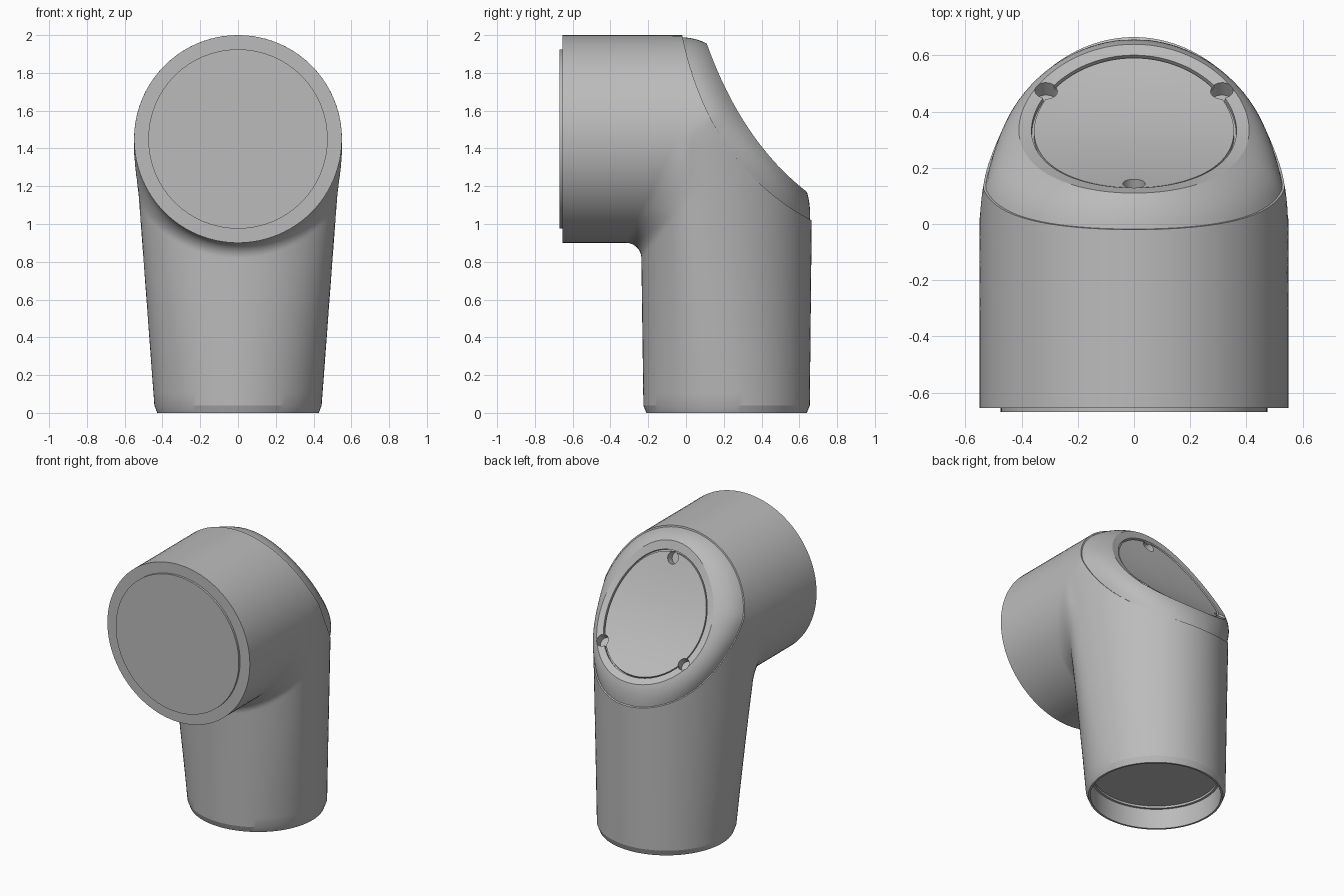
import bpy, bmesh, math
from mathutils import Vector

if "Cube" in bpy.data.objects:
    bpy.data.objects.remove(bpy.data.objects["Cube"])

N = 96
AXIS_Z, PIPE_R = 1.45, 0.55
grey = bpy.data.materials.new("satin grey")
grey.use_nodes = True
grey.diffuse_color = (0.5, 0.5, 0.5, 1)
grey.node_tree.nodes["Principled BSDF"].inputs["Base Color"].default_value = (0.5, 0.5, 0.5, 1)


def loft(name, rings):
    """Skin closed rings and cap both ends."""
    bm = bmesh.new()
    loops = [[bm.verts.new(p) for p in ring] for ring in rings]
    for a, b in zip(loops, loops[1:]):
        for i in range(len(a)):
            j = (i + 1) % len(a)
            bm.faces.new((a[i], a[j], b[j], b[i]))
    bm.faces.new(loops[0])
    bm.faces.new(loops[-1])
    bmesh.ops.recalc_face_normals(bm, faces=bm.faces)
    mesh = bpy.data.meshes.new(name)
    bm.to_mesh(mesh)
    bm.free()
    obj = bpy.data.objects.new(name, mesh)
    mesh.materials.append(grey)
    bpy.context.collection.objects.link(obj)
    return obj


def select(obj):
    bpy.ops.object.select_all(action='DESELECT')
    obj.select_set(True)
    bpy.context.view_layer.objects.active = obj


def cut(obj, cutter):
    mod = obj.modifiers.new("cut", 'BOOLEAN')
    mod.operation, mod.solver, mod.object = 'DIFFERENCE', 'EXACT', cutter
    select(obj)
    bpy.ops.object.modifier_apply(modifier=mod.name)
    bpy.data.objects.remove(cutter)


def smooth(obj, angle=18):
    select(obj)
    bpy.ops.object.shade_smooth_by_angle(angle=math.radians(angle))


def mix(a, b, k):
    return a + (b - a) * k


def body_field(p):
    """Negative inside the pipe joined to the tapered leg with a fillet."""
    x, y, z = p
    pipe_wall = math.hypot(x, z - AXIS_Z) - PIPE_R
    pipe = max(pipe_wall, y - 0.02)
    k = min(max(z / AXIS_Z, 0), 1)
    centre = mix(0.215, 0, k)
    wide = mix(0.44, 0.548, k)
    deep = mix(0.655, 0.67, k) - centre if y > centre else centre - mix(-0.225, -0.245, k)
    leg = (math.hypot(x / wide, (y - centre) / deep) - 1) * min(wide, deep)
    if z > AXIS_Z:
        return min(pipe, max(leg, pipe_wall))
    r = 0.08 * min((AXIS_Z - z) / 0.4, 1)
    return max(r, min(pipe, leg)) - math.hypot(max(r - pipe, 0), max(r - leg, 0))


def reach(origin, direction):
    lo, hi = 0.0, 1.3
    for _ in range(22):
        mid = (lo + hi) / 2
        if body_field(origin + direction * mid) < 0:
            lo = mid
        else:
            hi = mid
    return lo


def section(origin, up):
    ring = []
    for i in range(N):
        a = math.tau * i / N
        d = up * math.cos(a) + Vector((math.sin(a), 0, 0))  * 1.0
        d.normalize()
        ring.append(origin + d * reach(origin, d))
    return ring


# Elbow body: straight pipe, bend about the inner corner, tapered leg
pivot = Vector((0, -0.32, 0.82))
rings = [section(Vector((0, mix(-0.655, -0.33, i / 4), AXIS_Z)), Vector((0, 0, 1))) for i in range(5)]
for i in range(49):
    t = math.pi / 2 * i / 48
    d = Vector((0, math.sin(t), math.cos(t)))
    rings.append(section(pivot + d * mix(0.63, 0.535, i / 48), d))
for i in range(1, 13):
    rings.append(section(Vector((0, 0.215, mix(0.82, 0.04, i / 12))), Vector((0, 1, 0))))

# Chamfered foot and the shallow socket under it
foot = rings[-1]
for scale, z in ((0.965, 0), (0.935, 0), (0.935, 0.14), (0.9, 0.14), (0.9, 0.155)):
    rings.append([(p.x * scale, 0.215 + (p.y - 0.215) * scale, z) for p in foot])
body = loft("elbow_body", rings)

# Raised plate closing the pipe mouth
circle = [math.tau * i / N for i in range(N)]
plate = loft("front_plate", [[(0.475 * math.sin(a), y, AXIS_Z + 0.475 * math.cos(a)) for a in circle]
                             for y in (-0.67, -0.65)])
smooth(plate)


def bezier(a, b, c, t):
    return a * (1 - t) ** 2 + b * 2 * t * (1 - t) + c * t * t


SEAM = [Vector(p) for p in ((0, -0.02, 1.999), (0, 0.12, 1.31), (0, 0.664, 1.02))]
RIM = [Vector(p) for p in ((0, 0.11, 1.955), (0, 0.295, 1.4375), (0, 0.64, 1.17))]


def seam_ring(q):
    ring = []
    for a in circle:
        edge = bezier(*SEAM, 0.5 - 0.5 * math.cos(a))
        p = bezier(*SEAM, 0.5 - 0.5 * q * math.cos(a))
        p.x = q * math.sin(a) * reach(edge, Vector((1, 0, 0))) / max(abs(math.sin(a)), 1e-6)
        ring.append(p)
    return ring


def rim_point(q, a, depth=0.0):
    t = 0.5 - 0.5 * q * math.cos(a)
    p = bezier(*RIM, t)
    p.x = 0.41 * q * math.sin(a)
    return p - rim_normal(t) * depth


def rim_normal(t):
    d = (RIM[1] - RIM[0]) * (1 - t) + (RIM[2] - RIM[1]) * t
    return Vector((0, -d.z, d.y)).normalized()


# Trim the body along the seam where the back cap sits
profile = [Vector((0, -0.08, 2.3))] + [bezier(*SEAM, i / 40) for i in range(41)]
profile += [Vector((0, 1.2, 0.73)), Vector((0, 1.2, 2.3))]
trim = loft("seam_cutter", [[p + Vector((x, 0, 0)) for p in profile] for x in (-1, 1)])
trim.hide_render = True
cut(body, trim)
smooth(body)

# Back cap: rounded flank from the seam up to the concave rim, then the inset panel
outer = seam_ring(0.985)
rings = [seam_ring(0.05), seam_ring(0.5), outer]
for i in range(1, 9):
    ring = []
    for a, p in zip(circle, outer):
        top = rim_point(1, a)
        middle = (p + top) / 2 + Vector((0.04 * math.sin(a), 0.012, 0.012))
        ring.append(bezier(p, middle, top, i / 8))
    rings.append(ring)
for q, depth in ((0.89, 0.002), (0.888, 0.02), (0.87, 0.02), (0.868, 0.006),
                 (0.65, 0.006), (0.4, 0.006), (0.2, 0.006), (0.03, 0.006)):
    rings.append([rim_point(q, a, depth) for a in circle])
cap = loft("back_cap", rings)

# Three screw holes sunk into the rim
for q, degrees in ((0.8, 0), (0.91, 123), (0.91, -123)):
    a = math.radians(degrees)
    base = rim_point(q, a)
    n = rim_normal(0.5 - 0.5 * q * math.cos(a))
    side = Vector((1, 0, 0))
    other = n.cross(side)
    hole = loft("hole_cutter", [[base + n * h + (side * math.cos(b) + other * math.sin(b)) * 0.04
                                 for b in circle[::3]] for h in (-0.06, 0.1)])
    hole.hide_render = True
    cut(cap, hole)
smooth(cap, 25)
